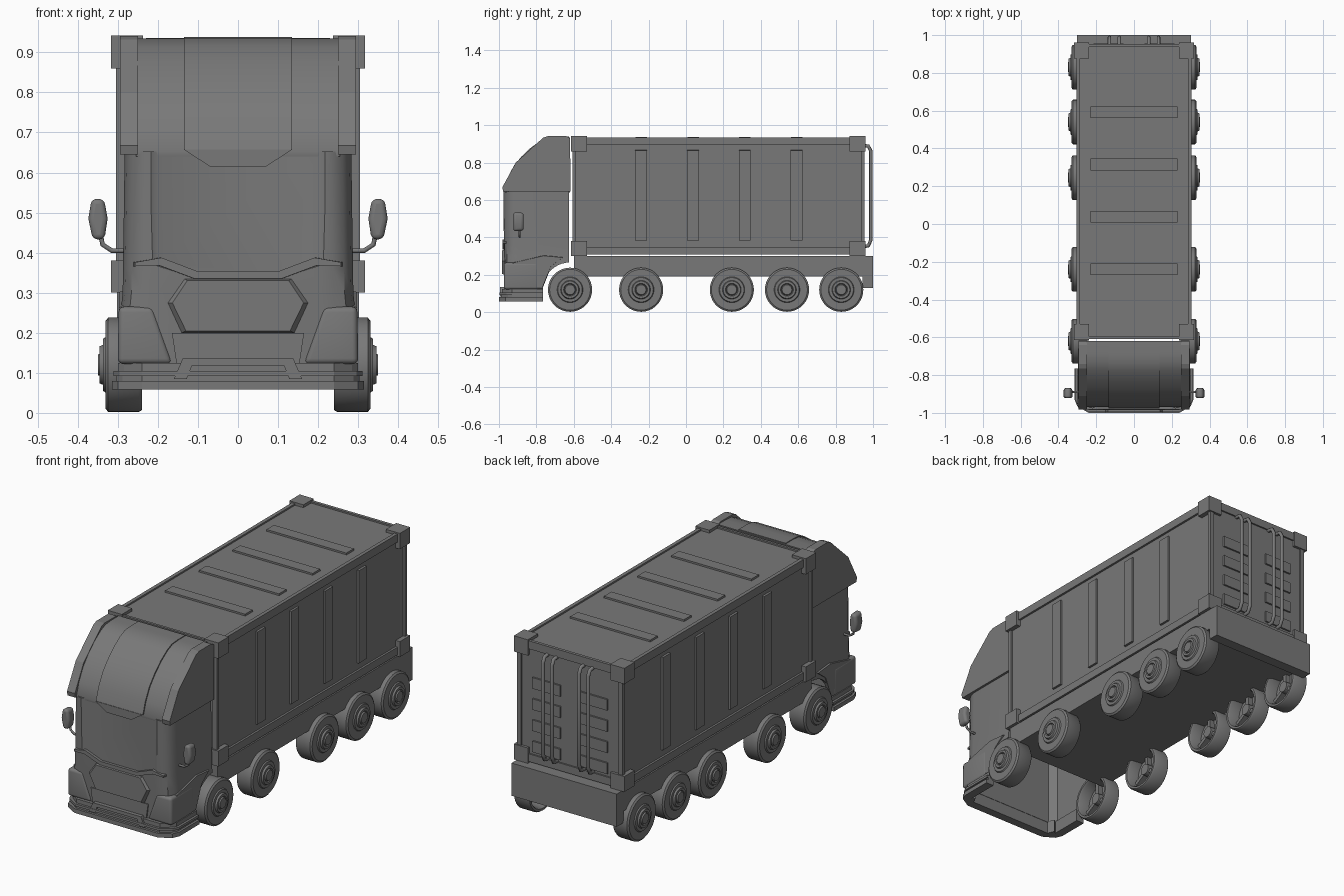
import bpy, bmesh, math
from mathutils import Matrix, Vector

if "Cube" in bpy.data.objects:
    bpy.data.objects.remove(bpy.data.objects["Cube"])

grey = bpy.data.materials.new("dark_grey")
grey.diffuse_color = (.19, .19, .19, 1)
grey.use_nodes = True
grey.node_tree.nodes["Principled BSDF"].inputs["Base Color"].default_value = grey.diffuse_color


def make(name, verts, faces, **kw):
    bm = bmesh.new()
    vs = [bm.verts.new(v) for v in verts]
    for f in faces:
        bm.faces.new([vs[i] for i in f])
    bmesh.ops.recalc_face_normals(bm, faces=bm.faces)
    me = bpy.data.meshes.new(name)
    bm.to_mesh(me)
    bm.free()
    return finish(name, me, **kw)


def finish(name, me, bevel=0, mirror=False, smooth=False):
    o = bpy.data.objects.new(name, me)
    me.materials.append(grey)
    bpy.context.collection.objects.link(o)
    if smooth:
        shade(o)
    if bevel:
        m = o.modifiers.new("bevel", "BEVEL")
        m.width, m.segments = bevel, 4
    if mirror:
        o.modifiers.new("mirror", "MIRROR")
    return o


def shade(o):
    bpy.ops.object.select_all(action="DESELECT")
    o.select_set(True)
    bpy.context.view_layer.objects.active = o
    bpy.ops.object.shade_smooth_by_angle(angle=math.radians(35))


def loft(name, rings, **kw):
    n = len(rings[0])
    faces = [(r * n + i, r * n + (i + 1) % n, (r + 1) * n + (i + 1) % n, (r + 1) * n + i)
             for r in range(len(rings) - 1) for i in range(n)]
    faces += [tuple(range(n)), tuple(range((len(rings) - 1) * n, len(rings) * n))]
    return make(name, [v for r in rings for v in r], faces, **kw)


def prism(name, pts, axis, a, b, taper=1, **kw):
    """Extrude a 2D outline along an axis; the end at b is scaled by taper."""
    c = sum((Vector(p) for p in pts), Vector((0, 0))) / len(pts)

    def at(p, d):
        return {"x": (d, p[0], p[1]), "y": (p[0], d, p[1]), "z": (p[0], p[1], d)}[axis]
    return loft(name, [[at(p, a) for p in pts],
                       [at(c + (Vector(p) - c) * taper, b) for p in pts]], **kw)


def box(name, x0, x1, y0, y1, z0, z1, **kw):
    return prism(name, [(x0, y0), (x1, y0), (x1, y1), (x0, y1)], "z", z0, z1, **kw)


def sym(half):
    return half + [(-x, y) for x, y in reversed(half)]


def tube(name, pts, r):
    cu = bpy.data.curves.new(name, "CURVE")
    cu.dimensions, cu.bevel_depth, cu.bevel_resolution, cu.use_fill_caps = "3D", r, 2, True
    s = cu.splines.new("POLY")
    s.points.add(len(pts) - 1)
    for p, q in zip(s.points, pts):
        p.co = (*q, 1)
    cu.materials.append(grey)
    o = bpy.data.objects.new(name, cu)
    bpy.context.collection.objects.link(o)


def cut(o, cutter):
    m = o.modifiers.new("cut", "BOOLEAN")
    m.object, m.solver = cutter, "EXACT"
    dg = bpy.context.evaluated_depsgraph_get()
    me = bpy.data.meshes.new_from_object(o.evaluated_get(dg))
    o.modifiers.clear()
    o.data = me
    bpy.data.objects.remove(cutter)


# Container: body, frame, corner blocks
box("container_body", -.293, .293, -.602, .946, .315, .927)
for z0, z1 in ((.893, .935), (.308, .348)):
    box("side_rail", .285, .304, -.58, .93, z0, z1, mirror=True)
    for y0, y1 in ((-.608, -.595), (.938, .954)):
        box("end_rail", -.28, .28, y0, y1, z0, z1)
for y0, y1 in ((-.608, -.59), (.936, .954)):
    box("corner_post", .28, .304, y0, y1, .34, .90, mirror=True)
for y0, y1 in ((-.615, -.53), (.875, .96)):
    for z0, z1 in ((.30, .38), (.86, .942)):
        box("corner_block", .237, .3175, y0, y1, z0, z1, mirror=True)

# Raised ribs on walls and roof
for i in range(4):
    y = -.24 + i * .277
    prism("wall_rib", [(y - .032, .38), (y + .032, .38), (y + .032, .868), (y - .032, .868)],
          "x", .28, .303, taper=.985, mirror=True)
    prism("roof_rib", [(-.233, y - .03), (.233, y - .03), (.233, y + .032), (-.233, y + .032)],
          "z", .915, .936, taper=.985)

# Rear doors: slats, locking bars
for i in range(4):
    z = .375 + i * .11
    box("door_slat", .055, .215, .935, .955, z - .012, z + .045, mirror=True)
for x in (-.13, -.078, .078, .13):
    tube("locking_bar", [(x, .94, .892), (x, .975, .888), (x, .988, .862),
                         (x, .988, .385), (x, .975, .355), (x, .94, .35)], .0095)

# Chassis with deeper tail beam
prism("chassis", [(-.60, .19), (.945, .19), (.945, .13), (1, .13), (1, .30), (-.60, .30)],
      "x", -.302, .302)

# Wheels: revolved profile (radius, x), hollow on the inside with spokes
profile = [(0, .349), (.026, .349), (.03, .340), (.034, .346), (.046, .346), (.05, .337),
           (.065, .337), (.069, .331), (.109, .331), (.118, .324), (.118, .248), (.113, .24),
           (.102, .24), (.096, .25), (.091, .305), (.03, .308), (.028, .27), (0, .27)]


def wheel_mesh():
    bm = bmesh.new()
    vs = [bm.verts.new((x, 0, r)) for r, x in profile]
    es = [bm.edges.new(p) for p in zip(vs, vs[1:])]
    bmesh.ops.spin(bm, geom=vs + es, cent=(0, 0, 0), axis=(1, 0, 0), angle=2 * math.pi,
                   steps=36, use_merge=True)
    bmesh.ops.remove_doubles(bm, verts=bm.verts, dist=1e-4)
    bmesh.ops.recalc_face_normals(bm, faces=bm.faces)
    for k in range(3):
        bmesh.ops.create_cube(bm, size=1, matrix=Matrix.Rotation(k * math.tau / 3, 4, "X")
                              @ Matrix.Translation((.295, 0, .055))
                              @ Matrix.Diagonal((.03, .02, .075, 1)))
    me = bpy.data.meshes.new("wheel")
    bm.to_mesh(me)
    bm.free()
    return me


for y in (-.62, -.24, .245, .54, .83):
    me = wheel_mesh()
    me.transform(Matrix.Translation((0, y, .12)))
    finish("wheel_pair", me, mirror=True, smooth=True)

# Cab shell: lofted plan outlines, hollowed, wheel arch and windscreen cut in
rings = []
for z, w, f in ((.12, .290, -.966), (.25, .293, -.970), (.30, .288, -.972), (.36, .287, -.974),
                (.50, .285, -.977), (.652, .283, -.978)):
    half = [(w, -.625), (w, -.90), (w - .006, -.93), (w - .022, -.957),
            (w - .05, f + .004), (w - .08, f)]
    rings.append([(x, y, z) for x, y in sym(half)])
cab = loft("cab", rings)


def cavity():
    half = [(.276, -.64), (.276, -.92), (.245, -.953)]
    return prism("cutter", sym(half), "z", .05, .64)


cut(cab, cavity())
arch = [(-.62 + .146 * math.cos(a), .12 + .146 * math.sin(a))
        for a in (math.tau * k / 40 for k in range(40))]
cut(cab, prism("cutter", arch, "x", -.4, .4))
screen = sym([(.20, .69), (.20, .378), (.10, .345)])
cut(cab, prism("cutter", screen, "y", -.966, -1.0, taper=1.3))
shade(cab)

# Front face: brow under the windscreen, grille panel, lower apron
prism("brow", sym([(.105, .354), (.195, .388), (.262, .376), (.262, .366),
                   (.20, .368), (.112, .335)]), "y", -.955, -.981, taper=.98)
prism("grille", sym([(.142, .338), (.184, .275), (.146, .197)]), "y", -.96, -.984, taper=.89)
prism("lower_apron", sym([(.165, .20), (.15, .10)]), "y", -.955, -.974)

# Rounded headlight corners, hollowed with the cab
lights = prism("headlight", [(.212, .265), (.298, .265), (.300, .122), (.163, .122)],
               "y", -.79, -.974, bevel=.014, mirror=True)
cut(lights, cavity())
shade(lights)
prism("side_fender", [(-.93, .265), (-.76, .305), (-.655, .295), (-.72, .245), (-.768, .125),
                      (-.93, .125)], "x", .28, .297, taper=.96, mirror=True)

# Stepped bumper wrapping round the cab front
for d, z0, z1 in ((0, .058, .08), (.012, .08, .092), (.004, .092, .104), (.016, .104, .125)):
    def edge(k):
        return [(.315 - k, -.765), (.315 - k, -.93), (.30 - k, -.965 + k), (.24, -1 + k)]
    outer, inner = edge(d), edge(.045)
    half = outer + [(0, -1 + d), (0, -.955)] + inner[::-1]
    prism("bumper_step", half, "z", z0, z1, mirror=True)
prism("bumper_ridge", [(0, .118), (.115, .118), (.128, .085), (.16, .085), (.138, .136),
                       (0, .136)], "y", -.955, -.994, mirror=True)

# Roof fairing: curved shell, raised centre band, faceted cheeks, visor
curve = [(-.968, .652), (-.948, .715), (-.914, .78), (-.872, .83), (-.822, .877),
         (-.77, .913), (-.73, .93), (-.68, .934), (-.62, .934), (-.62, .64), (-.966, .64)]
prism("roof_fairing", curve, "x", -.255, .255, smooth=True)
raised = [(y - .006, z + .004) for y, z in curve[:8]] + [(-.625, .938), (-.625, .656)]
prism("fairing_band", raised, "x", -.135, .135, smooth=True)
prism("fairing_cheek", [(-.978, .645), (-.982, .668), (-.91, .80), (-.765, .932), (-.74, .941),
                        (-.64, .941), (-.62, .93), (-.617, .645)], "x", .25, .295, mirror=True)
prism("visor", sym([(.135, .657), (.07, .615)]), "y", -.955, -.976)

# Side mirrors on bent arms
prism("side_mirror", [(.333, .432), (.363, .432), (.374, .485), (.366, .535), (.334, .535),
                      (.325, .485)], "y", -.922, -.868, taper=.92, bevel=.013,
      mirror=True, smooth=True)
for s in (-1, 1):
    tube("mirror_arm", [(s * .275, -.89, .405), (s * .315, -.89, .405),
                        (s * .338, -.89, .42), (s * .343, -.89, .445)], .006)
